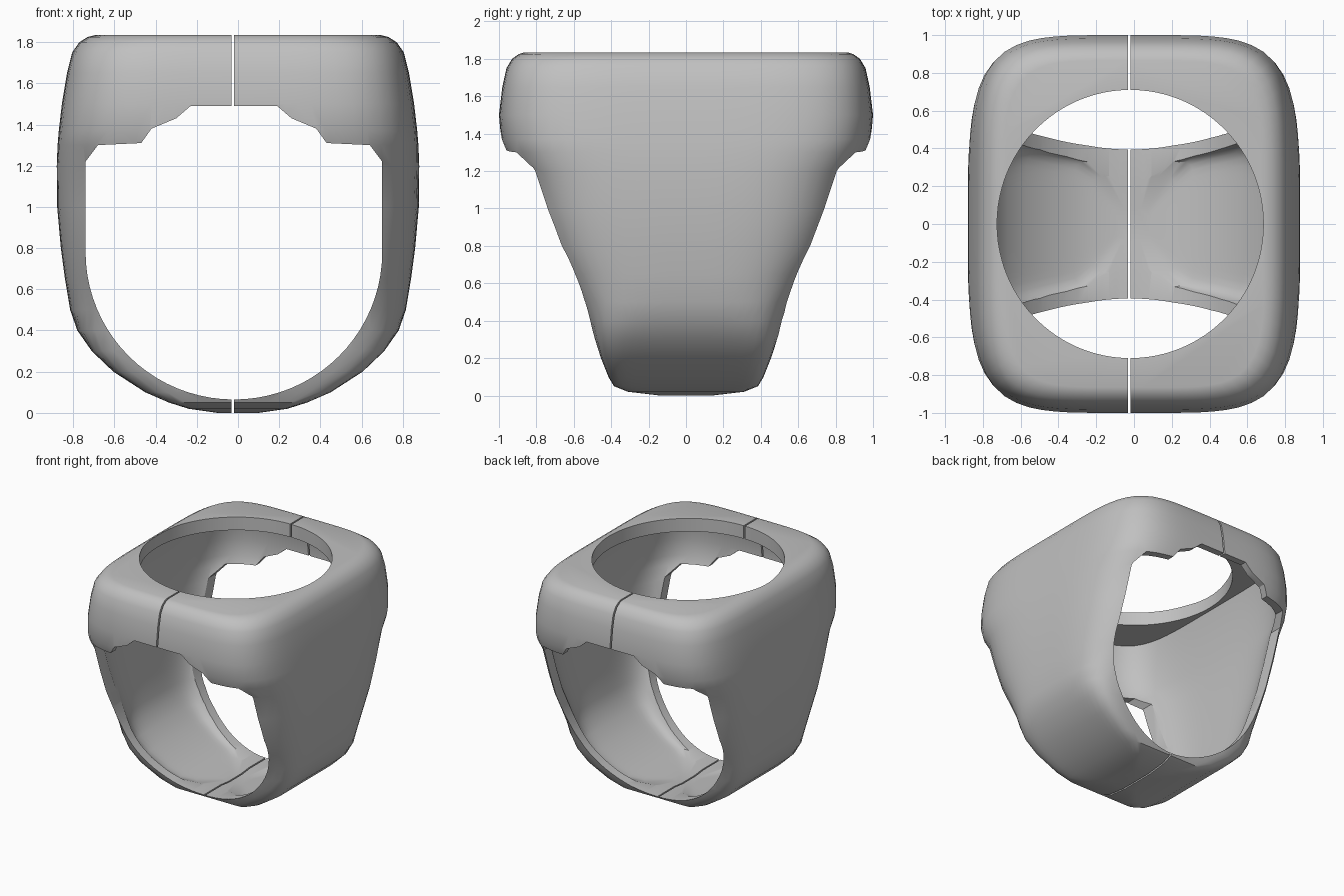
import bpy, bmesh, math

cube = bpy.data.objects.get("Cube")
if cube:
    bpy.data.objects.remove(cube, do_unlink=True)

metal = bpy.data.materials.new("grey metal")
metal.use_nodes = True
GREY = (0.53, 0.53, 0.53, 1)
metal.diffuse_color = GREY
metal.node_tree.nodes["Principled BSDF"].inputs["Base Color"].default_value = GREY


def loft(name, loops):
    """Closed solid skinned through equally sized point loops."""
    bm = bmesh.new()
    rows = [[bm.verts.new(p) for p in loop] for loop in loops]
    n = len(rows[0])
    for low, high in zip(rows, rows[1:]):
        for i in range(n):
            j = (i + 1) % n
            bm.faces.new((low[i], low[j], high[j], high[i]))
    bm.faces.new(rows[0])
    bm.faces.new(rows[-1])
    bmesh.ops.recalc_face_normals(bm, faces=bm.faces)
    mesh = bpy.data.meshes.new(name)
    bm.to_mesh(mesh)
    bm.free()
    mesh.materials.append(metal)
    obj = bpy.data.objects.new(name, mesh)
    bpy.context.collection.objects.link(obj)
    return obj


def squircle(a, b, z, power, cx=0, count=96):
    """Rounded rectangle loop; power 2 is an ellipse."""
    pts = []
    for i in range(count):
        t = 2 * math.pi * i / count
        c, s = math.cos(t), math.sin(t)
        r = (abs(c) ** power + abs(s) ** power) ** (-1 / power)
        pts.append((cx + a * r * c, b * r * s, z))
    return pts


# Outer body: height, half width, half depth, corner squareness
sections = [
    (0.0, 0.10, 0.14, 6), (0.02, 0.24, 0.31, 8), (0.05, 0.335, 0.385, 14),
    (0.1, 0.45, 0.415, 14), (0.2, 0.605, 0.455, 12), (0.3, 0.71, 0.49, 9),
    (0.4, 0.78, 0.53, 6), (0.5, 0.815, 0.595, 4.4), (0.65, 0.84, 0.69, 4),
    (0.8, 0.86, 0.775, 3.9), (1.0, 0.878, 0.85, 3.9), (1.2, 0.88, 0.905, 4.2),
    (1.3, 0.876, 0.965, 4.5), (1.37, 0.87, 0.99, 4.6), (1.5, 0.855, 1.0, 4.7),
    (1.65, 0.83, 0.982, 4.9), (1.75, 0.805, 0.96, 5), (1.8, 0.77, 0.93, 5),
    (1.825, 0.73, 0.895, 5), (1.835, 0.69, 0.865, 5),
]
ring = loft("signet_ring", [squircle(a, b, z, p) for z, a, b, p in sections])

# Hollow interior: the body offset inward along its front profile
WALL = 0.055
CEILING = 1.735
inner = []
for i, (z, a, b, p) in enumerate(sections[:-3]):
    before, after = sections[max(i - 1, 0)], sections[i + 1]
    dz, da = after[0] - before[0], after[1] - before[1]
    size = math.hypot(dz, da)
    inner.append(squircle(a - WALL * dz / size, b - WALL,
                          min(z + WALL * da / size, CEILING), p))
hollow = loft("hollow_cutter", inner)

# Finger opening: round below, straight sides, stepped arch above
SHIFT = -0.02
half = [(0.72, 1.22), (0.66, 1.3), (0.45, 1.31), (0.4, 1.38), (0.28, 1.43), (0.21, 1.49)]
arc = [math.pi * i / 40 for i in range(41)]
outline = [(-0.72 * math.cos(t), 0.78 - 0.715 * math.sin(t)) for t in arc]
outline += half + [(-x, z) for x, z in reversed(half)]
finger = loft("finger_cutter", [[(x + SHIFT, y, z) for x, z in outline] for y in (-2, 2)])

# Oval stone seat and the thin centre split
seat = loft("seat_cutter", [squircle(0.705, 0.71, z, 2, SHIFT) for z in (1.4, 2.1)])
split = loft("split_cutter", [[(x, y, z) for x, y in
             ((-0.031, -2), (-0.019, -2), (-0.019, 2), (-0.031, 2))] for z in (-1, 3)])

bpy.context.view_layer.objects.active = ring
for cutter in (hollow, finger, seat, split):
    mod = ring.modifiers.new("cut", "BOOLEAN")
    mod.operation = "DIFFERENCE"
    mod.solver = "EXACT"
    mod.object = cutter
    bpy.ops.object.modifier_apply(modifier=mod.name)
    bpy.data.objects.remove(cutter, do_unlink=True)

bpy.ops.object.select_all(action="DESELECT")
ring.select_set(True)
bpy.ops.object.shade_smooth_by_angle(angle=math.radians(30))
